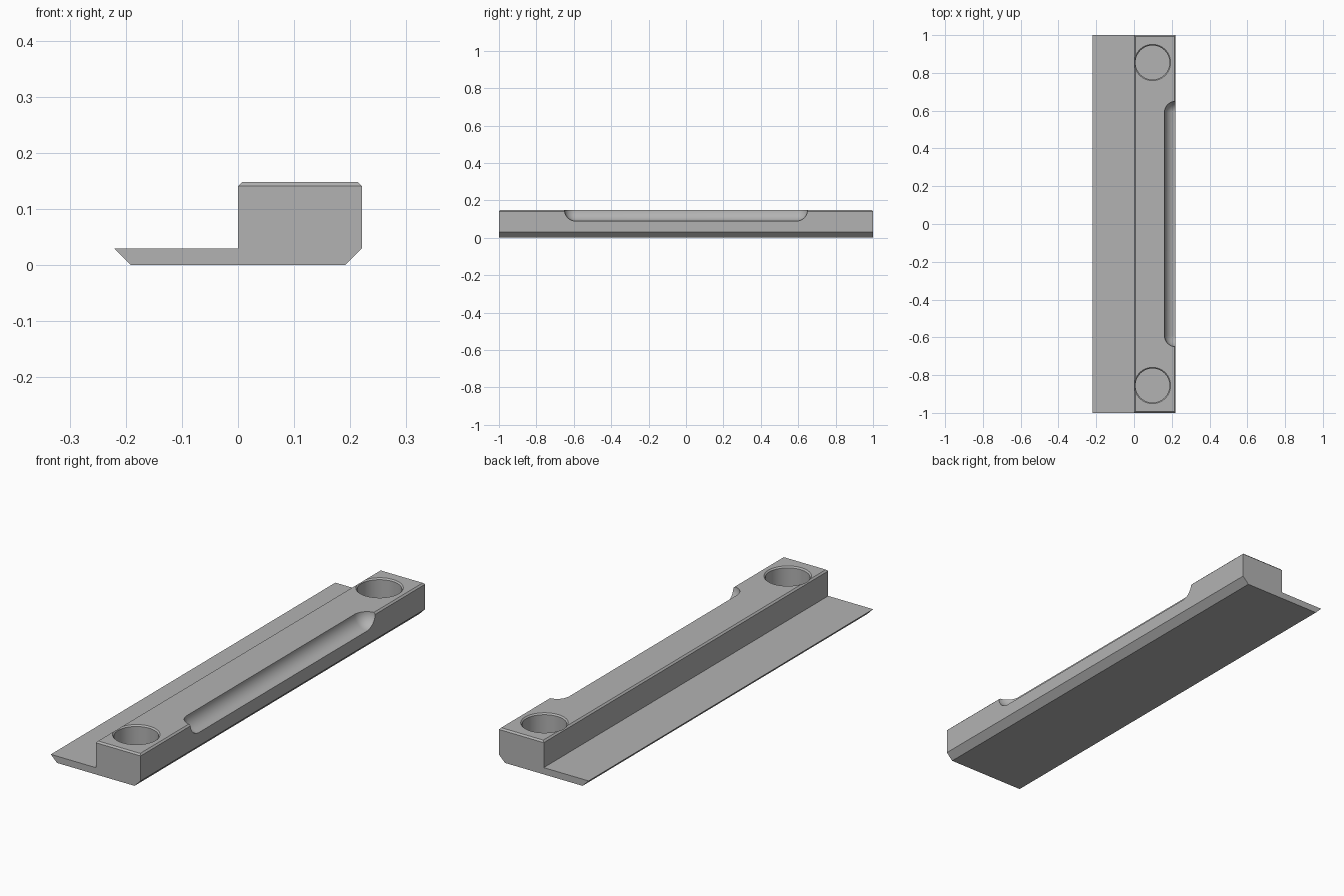
import bpy, bmesh
from mathutils import Matrix, Vector

cube = bpy.data.objects.get("Cube")
if cube:
    bpy.data.objects.remove(cube, do_unlink=True)

HALF_W, HALF_L, TOP, LIP, CHAMFER = 0.221, 1.0, 0.148, 0.03, 0.007

grey = bpy.data.materials.new("mid grey")
grey.use_nodes = True
colour = (0.45, 0.45, 0.45, 1)
grey.diffuse_color = colour
grey.node_tree.nodes["Principled BSDF"].inputs["Base Color"].default_value = colour


def make_object(name, bm):
    bmesh.ops.recalc_face_normals(bm, faces=bm.faces)
    mesh = bpy.data.meshes.new(name)
    bm.to_mesh(mesh)
    bm.free()
    mesh.materials.append(grey)
    obj = bpy.data.objects.new(name, mesh)
    bpy.context.collection.objects.link(obj)
    return obj


def cut(target, cutter):
    mod = target.modifiers.new(cutter.name, 'BOOLEAN')
    mod.operation, mod.solver, mod.object = 'DIFFERENCE', 'EXACT', cutter
    bpy.context.view_layer.objects.active = target
    bpy.ops.object.modifier_apply(modifier=mod.name)
    bpy.data.objects.remove(cutter, do_unlink=True)


# Rail: stepped profile with a thin flange, extruded along y
profile = [(LIP - HALF_W, 0), (HALF_W - LIP, 0), (HALF_W, LIP), (HALF_W, TOP),
           (0, TOP), (0, LIP), (-HALF_W, LIP)]
bm = bmesh.new()
end = bm.faces.new([bm.verts.new((x, -HALF_L, z)) for x, z in profile])
ext = bmesh.ops.extrude_face_region(bm, geom=[end])
bmesh.ops.translate(bm, vec=(0, 2 * HALF_L, 0),
                    verts=[v for v in ext["geom"] if isinstance(v, bmesh.types.BMVert)])
# Small chamfer round the raised block's top
rim = [e for e in bm.edges if all(v.co.z > TOP - 0.001 for v in e.verts)]
bmesh.ops.bevel(bm, geom=rim, offset=CHAMFER, segments=1, affect='EDGES')
rail = make_object("mounting_rail", bm)

# Round blind pockets with a chamfered mouth
for y in (-0.855, 0.855):
    for name, r1, r2, low, high in (
            ("pocket_cutter", 0.09, 0.09, LIP, TOP + 0.05),
            ("mouth_cutter", 0.09, 0.104, TOP - 0.006, TOP + 0.008)):
        bm = bmesh.new()
        bmesh.ops.create_cone(bm, cap_ends=True, segments=64, radius1=r1, radius2=r2,
                              depth=high - low,
                              matrix=Matrix.Translation((0.098, y, (low + high) / 2)))
        cut(rail, make_object(name, bm))

# Ball-ended finger groove along the right top edge
bm = bmesh.new()
bmesh.ops.create_uvsphere(bm, u_segments=48, v_segments=24, radius=0.06,
                          matrix=Matrix.Rotation(1.5707963, 4, 'X'))
bmesh.ops.bisect_plane(bm, geom=bm.verts[:] + bm.edges[:] + bm.faces[:],
                       plane_co=(0, 0, 0), plane_no=(0, 1, 0), dist=0.0001)
equator = [e for e in bm.edges if all(abs(v.co.y) < 0.001 for v in e.verts)]
bmesh.ops.split_edges(bm, edges=equator)
for face_side in (-1, 1):
    verts = {v for f in bm.faces if f.calc_center_median().y * face_side > 0 for v in f.verts}
    bmesh.ops.translate(bm, verts=list(verts), vec=(0, 0.59 * face_side, 0))
loops = [e for e in bm.edges if e.is_boundary]
bmesh.ops.bridge_loops(bm, edges=loops)
bmesh.ops.translate(bm, verts=bm.verts, vec=Vector((HALF_W, 0, TOP + 0.001)))
cut(rail, make_object("groove_cutter", bm))

# Smooth the curved cuts, keep the machined edges sharp
bpy.ops.object.select_all(action='DESELECT')
rail.select_set(True)
bpy.context.view_layer.objects.active = rail
bpy.ops.object.shade_smooth_by_angle(angle=0.45)
